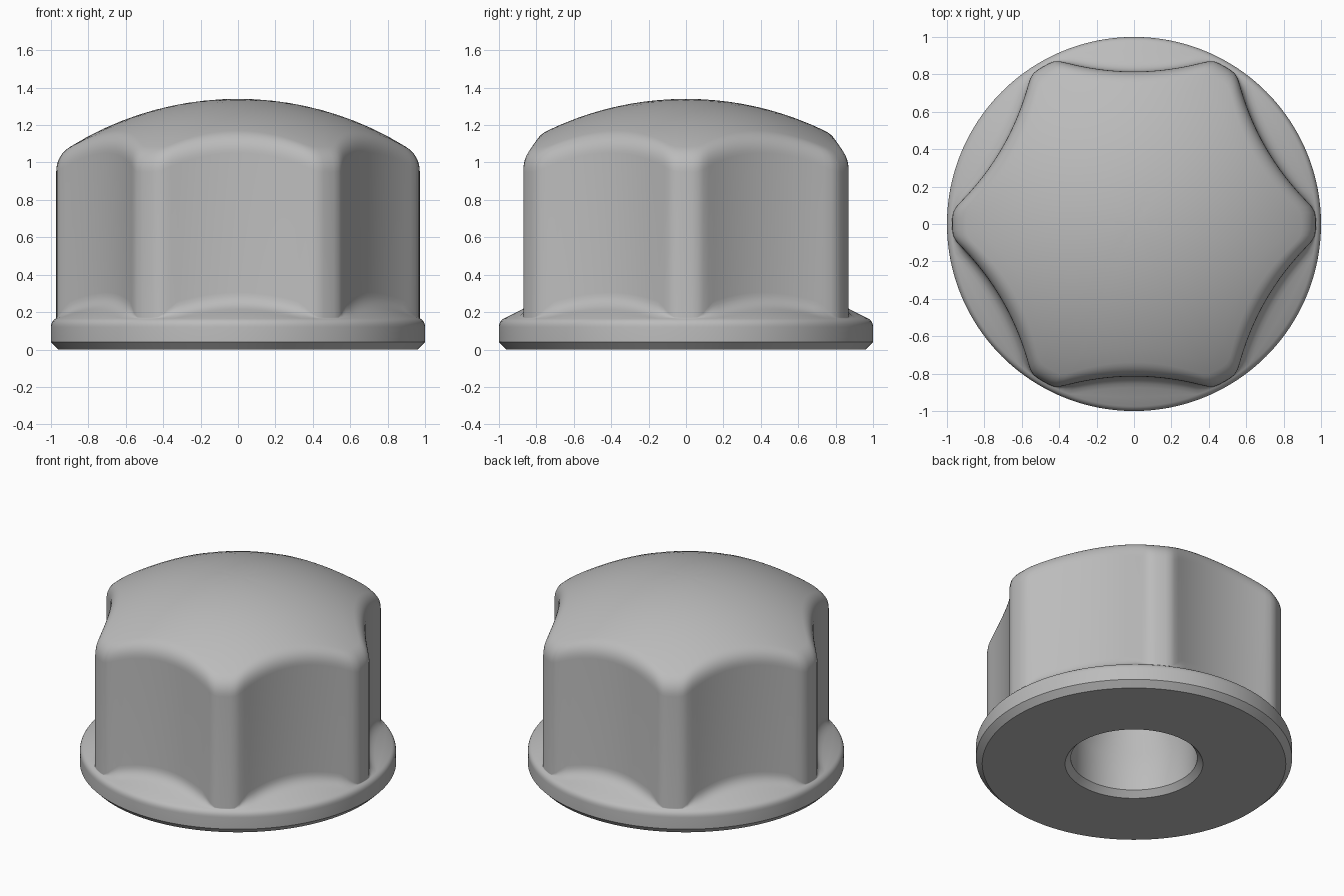
import bpy, bmesh
from math import sin, cos, pi, sqrt, hypot, exp, log, radians

cube = bpy.data.objects.get("Cube")
if cube:
    bpy.data.objects.remove(cube)

SEGMENTS = 192
TIP, FLAT, HOLLOW = 0.972, 0.815, 0.36     # corner radius, flat distance, concavity
DOME_TOP, DOME_R = 1.34, 1.7
FILLET = 0.15


def bezier(a, b, c, n):
    """Rounded corner from a to c around b."""
    return [tuple((1 - t)**2 * p + 2 * t * (1 - t) * q + t * t * s
                  for p, q, s in zip(a, b, c))
            for t in (i / n for i in range(n + 1))]


def wrench_radius(angle):
    """Hexagon with hollow sides and rounded, truncated corners."""
    phi = (angle % (pi / 3)) - pi / 6
    a, b = HOLLOW * sin(phi)**2, cos(phi)
    side = 2 * FLAT / (b + sqrt(b * b - 4 * a * FLAT))
    k = 90
    return -log(exp(-k * side) + exp(-k * TIP)) / k


def dome_z(r):
    return DOME_TOP - DOME_R + sqrt(DOME_R**2 - r * r)


def cone_z(r):
    return 0.165 + 0.5 * (0.975 - r)


def profile(angle):
    """Outline from the blind end of the bore, round the base, up to the dome."""
    R = wrench_radius(angle)
    pts = [(0.35, 0.95), (0.35, 0.41), (0.40, 0.297), (0.40, 0.04), (0.436, 0),
           (0.96, 0), (1.0, 0.04)]
    # flange rim and sloping shoulder
    pts += bezier((1.0, 0.12), (1.0, 0.152), (0.975, 0.165), 5)
    d = min(0.06, max(0.004, 0.974 - R))
    mid = (0.975 + R + d) / 2
    pts.append((mid, cone_z(mid)))
    pts += bezier((R + d, cone_z(R + d)), (R, cone_z(R)), (R, cone_z(R) + d), 5)
    # upright wall and rounded shoulder under the dome
    end = R - FILLET * 0.5
    slope = end / sqrt(DOME_R**2 - end * end)
    corner = dome_z(end) - slope * (R - end)
    length = hypot(R - end, corner - dome_z(end))
    pts += bezier((R, corner - length), (R, corner), (end, dome_z(end)), 8)
    # dome
    pts += [(end * f / 10, dome_z(end * f / 10)) for f in range(9, 0, -1)]
    return pts


# Sweep the varying profile around the axis
bm = bmesh.new()
columns = []
for i in range(SEGMENTS):
    angle = 2 * pi * i / SEGMENTS
    columns.append([bm.verts.new((r * cos(angle), r * sin(angle), z))
                    for r, z in profile(angle)])
for i, col in enumerate(columns):
    nxt = columns[(i + 1) % SEGMENTS]
    for j in range(len(col) - 1):
        bm.faces.new((col[j], nxt[j], nxt[j + 1], col[j + 1]))
# Close the dome and the blind end of the bore
for row, z in ((-1, DOME_TOP), (0, 1.0)):
    tip = bm.verts.new((0, 0, z))
    for i, col in enumerate(columns):
        bm.faces.new((col[row], columns[(i + 1) % SEGMENTS][row], tip))
bmesh.ops.recalc_face_normals(bm, faces=bm.faces)

mesh = bpy.data.meshes.new("flanged_cap_nut")
bm.to_mesh(mesh)
bm.free()
nut = bpy.data.objects.new("flanged_cap_nut", mesh)
bpy.context.collection.objects.link(nut)

# Plain grey metal
grey = bpy.data.materials.new("grey_metal")
grey.use_nodes = True
colour = (0.5, 0.5, 0.5, 1)
grey.diffuse_color = colour
grey.node_tree.nodes["Principled BSDF"].inputs["Base Color"].default_value = colour
mesh.materials.append(grey)

bpy.ops.object.select_all(action='DESELECT')
nut.select_set(True)
bpy.context.view_layer.objects.active = nut
bpy.ops.object.shade_smooth_by_angle(angle=radians(25))
